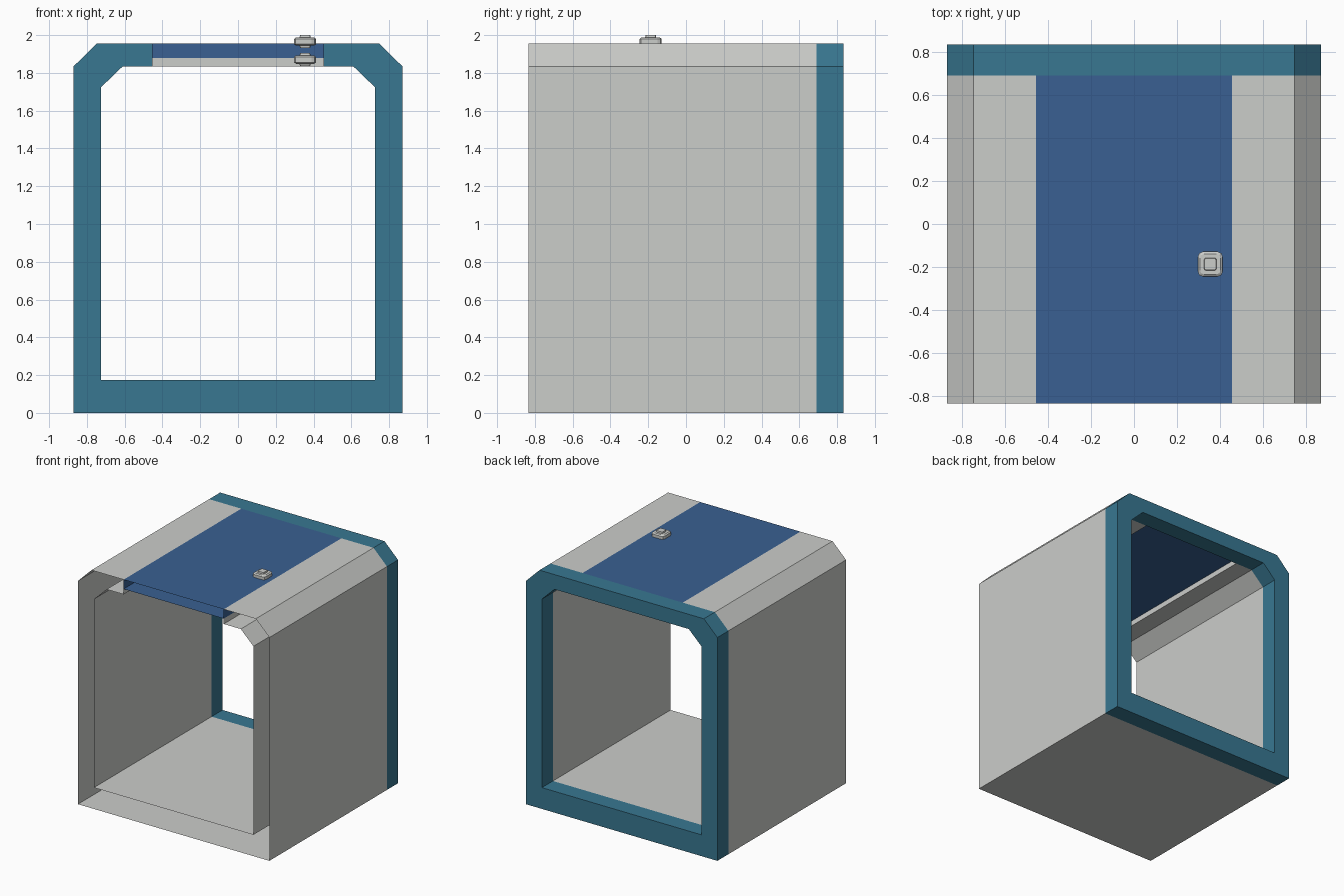
import bpy, bmesh, math

if "Cube" in bpy.data.objects:
    bpy.data.objects.remove(bpy.data.objects["Cube"])

def material(name, rgb):
    m = bpy.data.materials.new(name)
    m.diffuse_color = (*rgb, 1)
    m.use_nodes = True
    m.node_tree.nodes["Principled BSDF"].inputs["Base Color"].default_value = m.diffuse_color
    return m

GREY = material("light_grey", (0.60, 0.61, 0.59))
TEAL = material("teal", (0.040, 0.185, 0.283))
BLUE = material("blue", (0.041, 0.117, 0.287))

def make(name, faces, mat):
    bm = bmesh.new()
    for f in faces:
        bm.faces.new([bm.verts.new(p) for p in f])
    bmesh.ops.remove_doubles(bm, verts=bm.verts, dist=0.0005)
    me = bpy.data.meshes.new(name)
    bm.to_mesh(me)
    bm.free()
    me.materials.append(mat)
    ob = bpy.data.objects.new(name, me)
    bpy.context.collection.objects.link(ob)
    return ob

def sweep(prof, y0, y1, closed=False, outward=False):
    """Thin sheet: an x/z profile pulled along y."""
    pairs = list(zip(prof, prof[1:] + prof[:1]))
    if not closed:
        pairs.pop()
    out = []
    for (ax, az), (bx, bz) in pairs:
        f = [(ax, y0, az), (bx, y0, bz), (bx, y1, bz), (ax, y1, az)]
        out.append(f[::-1] if outward else f)
    return out

def mirrored(half):
    """Profile from the left half (top to bottom) round to the right half."""
    right = half[::-1]
    return [(-x, z) for x, z in half] + right

F, M, B = -0.835, 0.692, 0.835      # front edge, colour break, back edge
TOP, STEP, LOW = 1.956, 1.879, 1.835  # roof levels
P = 0.455                           # half width of roof panel

outer = mirrored([(0.747, TOP), (0.87, LOW), (0.87, 0)])
inner = mirrored([(0.61, LOW), (0.725, 1.724), (0.725, 0.175)])

# hollow casing, open at the front
make("outer_casing", sweep(mirrored([(P, TOP), (0.747, TOP), (0.87, LOW), (0.87, 0)]), F, M, outward=True), GREY)
make("inner_lining", sweep(mirrored([(P, STEP), (P, LOW), (0.61, LOW), (0.725, 1.724), (0.725, 0.175)]), F, M), GREY)
make("roof_step", [[(-P, M, LOW), (P, M, LOW), (P, M, STEP), (-P, M, STEP)]], GREY)

# teal frame at the back
rim = sweep(outer, M, B, True, True) + sweep(inner, M, B, True)
for i in range(6):
    j = (i + 1) % 6
    rim.append([(x, B, z) for x, z in (outer[i], outer[j], inner[j], inner[i])])
make("back_frame", rim, TEAL)

# blue roof panel: box open at the front
box = [(-P, STEP), (P, STEP), (P, TOP), (-P, TOP)]
panel = sweep(box, F, M, True, True)
panel.append([(x, M, z) for x, z in box[::-1]])
make("roof_panel", panel, BLUE)

# rounded square fasteners above and inside the panel
def fastener(name, cx, cy, cz):
    def ring(r, z, cut):
        c = r * cut
        k = r - (r - c) * 0.3
        q = [(r, -c), (r, c), (k, k), (c, r)]
        pts = []
        for t in range(4):
            a = t * math.pi / 2
            for x, y in q[1:]:
                pts.append((cx + x * math.cos(a) - y * math.sin(a),
                            cy + x * math.sin(a) + y * math.cos(a), cz + z))
        return pts
    half = [(0.027, 0.034, 0.7), (0.029, 0.022, 0.7), (0.048, 0.022, 0.6), (0.058, 0.014, 0.6)]
    levels = [(r, -z, c) for r, z, c in half] + [(r, z, c) for r, z, c in half[::-1]]
    rings = [ring(*l) for l in levels]
    faces = [rings[0][::-1], rings[-1]]
    for a, b in zip(rings, rings[1:]):
        n = len(a)
        for i in range(n):
            j = (i + 1) % n
            faces.append([a[i], a[j], b[j], b[i]])
    make(name, faces, GREY)

fastener("upper_fastener", 0.355, -0.187, 1.966)
fastener("lower_fastener", 0.355, -0.187, 1.870)
